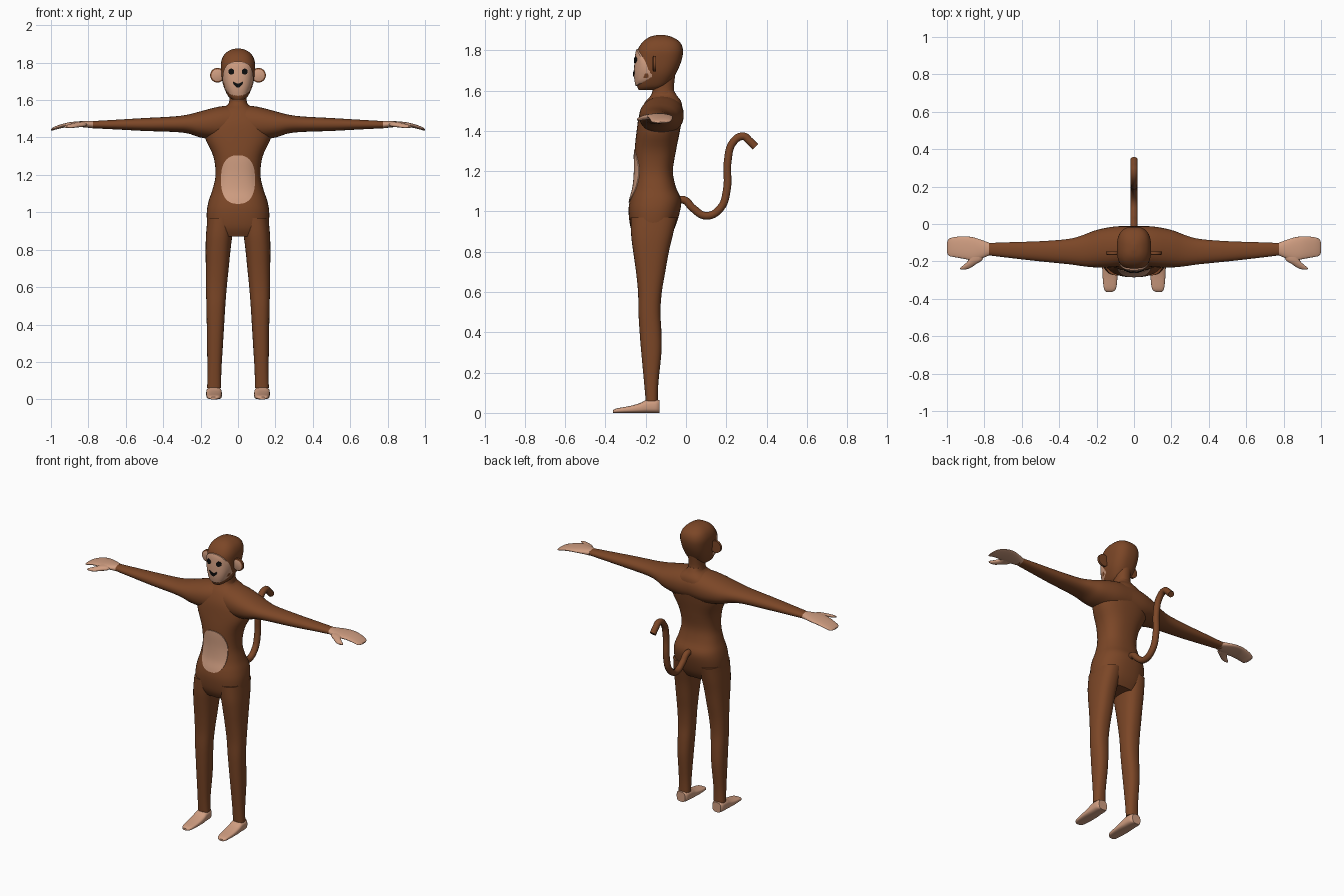
import bpy, bmesh, math

cube = bpy.data.objects.get("Cube")
if cube:
    bpy.data.objects.remove(cube, do_unlink=True)


def material(name, rgb):
    m = bpy.data.materials.new(name)
    m.use_nodes = True
    m.diffuse_color = (*rgb, 1)
    m.node_tree.nodes["Principled BSDF"].inputs["Base Color"].default_value = (*rgb, 1)
    return m


FUR = material("brown fur", (0.2, 0.062, 0.02))
SKIN = material("tan skin", (0.63, 0.34, 0.22))
BLACK = material("black", (0.004, 0.004, 0.004))


def finish(name, bm, mats, angle=45):
    bmesh.ops.recalc_face_normals(bm, faces=bm.faces)
    mesh = bpy.data.meshes.new(name)
    bm.to_mesh(mesh)
    bm.free()
    for m in mats:
        mesh.materials.append(m)
    ob = bpy.data.objects.new(name, mesh)
    bpy.context.collection.objects.link(ob)
    smooth(ob, angle)
    return ob


def smooth(ob, angle=45):
    bpy.ops.object.select_all(action='DESELECT')
    ob.select_set(True)
    bpy.context.view_layer.objects.active = ob
    bpy.ops.object.shade_smooth_by_angle(angle=math.radians(angle))


def dense(rings, steps=4):
    """Catmull-Rom interpolation of (position, a_low, a_high, b_low, b_high)."""
    out = []
    last = len(rings) - 1
    for i in range(last):
        p0, p1, p2, p3 = (rings[min(max(i + k, 0), last)] for k in (-1, 0, 1, 2))
        for s in range(steps):
            t = s / steps
            out.append([b + t * ((c - a) + t * ((2 * a - 5 * b + 4 * c - d)
                        + t * (3 * (b - c) + d - a))) / 2
                        for a, b, c, d in zip(p0, p1, p2, p3)])
    return out + [list(rings[-1])]


def power(v, e):
    return math.copysign(abs(v) ** e, v)


def loft(name, rings, axis, mat, side=1, expo=2.2, n=32):
    """Skin rounded cross-sections strung along one axis."""
    bm = bmesh.new()
    loops = []
    for t, alo, ahi, blo, bhi in dense(rings):
        loop = []
        for k in range(n):
            ang = 2 * math.pi * k / n
            a = (alo + ahi) / 2 + (ahi - alo) / 2 * power(math.cos(ang), 2 / expo)
            b = (blo + bhi) / 2 + (bhi - blo) / 2 * power(math.sin(ang), 2 / expo)
            x, y, z = {'x': (t, a, b), 'y': (a, t, b), 'z': (a, b, t)}[axis]
            loop.append(bm.verts.new((x * side, y, z)))
        loops.append(loop)
    for p, q in zip(loops, loops[1:]):
        for k in range(n):
            j = (k + 1) % n
            bm.faces.new((p[k], p[j], q[j], q[k]))
    bm.faces.new(loops[0])
    bm.faces.new(loops[-1])
    return finish(name, bm, [mat])


def front_of(rings, expo):
    """Function giving the front y of an upright loft at x, z."""
    rows = dense(rings)

    def surface(x, z):
        for p, q in zip(rows, rows[1:]):
            if p[0] <= z <= q[0]:
                f = (z - p[0]) / (q[0] - p[0])
                _, xl, xh, yl, yh = [u + f * (v - u) for u, v in zip(p, q)]
                r = min(abs(x) / ((xh - xl) / 2), 1)
                return (yl + yh) / 2 - (yh - yl) / 2 * (1 - r ** expo) ** (1 / expo)
        return rows[0][3]
    return surface


def plate(name, surface, cx, cz, rx, rz, lift, mat, expo=2, bend=0, n=40, m=8):
    """Thin rounded plate that follows a surface, with a skirt turned into it."""
    bm = bmesh.new()
    centre = bm.verts.new((cx, surface(cx, cz) - lift, cz))
    loops = []
    for i in range(1, m + 2):
        f = min(i, m) / m
        loop = []
        for k in range(n):
            ang = 2 * math.pi * k / n
            dx = f * rx * power(math.cos(ang), 2 / expo)
            dz = f * rz * power(math.sin(ang), 2 / expo) + bend * dx * dx
            y = surface(cx + dx, cz + dz) - (lift if i <= m else -0.002)
            loop.append(bm.verts.new((cx + dx, y, cz + dz)))
        loops.append(loop)
    for k in range(n):
        j = (k + 1) % n
        bm.faces.new((centre, loops[0][k], loops[0][j]))
        for p, q in zip(loops, loops[1:]):
            bm.faces.new((p[k], q[k], q[j], p[j]))
    return finish(name, bm, [mat])


def upright(rows):
    """Rows of (z, half width, y front, y back) as centred rings."""
    return [(z, -w, w, f, b) for z, w, f, b in rows]


# Torso, neck and head
TORSO = upright([(.87, .145, -.25, -.085), (.92, .163, -.275, -.055), (1.0, .167, -.285, -.03),
                 (1.06, .157, -.278, -.025), (1.12, .137, -.262, -.05), (1.2, .12, -.255, -.065),
                 (1.3, .132, -.255, -.05), (1.4, .176, -.245, -.03), (1.48, .17, -.232, -.018),
                 (1.54, .11, -.205, -.022), (1.575, .055, -.175, -.045), (1.6, .045, -.165, -.06)])
HEAD = upright([(1.603, .03, -.235, -.15), (1.62, .052, -.242, -.1), (1.66, .072, -.249, -.065),
                (1.7, .084, -.25, -.042), (1.75, .09, -.247, -.022), (1.8, .091, -.24, -.015),
                (1.84, .076, -.216, -.03), (1.866, .045, -.18, -.07), (1.876, .01, -.14, -.11)])
loft("torso", TORSO, 'z', FUR, expo=2.4, n=40)
loft("neck", upright([(1.53, .07, -.185, -.035), (1.6, .046, -.167, -.06),
                      (1.7, .052, -.18, -.05)]), 'z', FUR)
loft("head", HEAD, 'z', FUR, expo=2.6, n=40)

# Belly patch and face
plate("belly_patch", front_of(TORSO, 2.4), 0, 1.175, .091, .13, .004, SKIN, expo=2.5)
face = front_of(HEAD, 2.6)
plate("face", face, 0, 1.715, .082, .092, .008, SKIN, expo=2.4)
plate("mouth", face, 0, 1.678, .028, .011, .012, BLACK, bend=25)
for side, label in ((1, "left"), (-1, "right")):
    plate(label + "_eye", face, side * .036, 1.752, .016, .016, .012, BLACK, n=20, m=3)

# Tail
path = [(-.05, 1.05), (-.01, 1.057), (.035, 1.015), (.1, .978), (.17, 1.015), (.203, 1.11),
        (.207, 1.25), (.235, 1.345), (.285, 1.373), (.315, 1.35), (.345, 1.32)]
curve = bpy.data.curves.new("tail", 'CURVE')
curve.dimensions = '3D'
curve.bevel_depth = .02
curve.bevel_resolution = 3
curve.resolution_u = 6
curve.use_fill_caps = True
spline = curve.splines.new('BEZIER')
spline.bezier_points.add(len(path) - 1)
for point, (y, z) in zip(spline.bezier_points, path):
    point.co = (0, y, z)
    point.handle_left_type = point.handle_right_type = 'AUTO'
curve.materials.append(FUR)
tail = bpy.data.objects.new("tail", curve)
bpy.context.collection.objects.link(tail)
bpy.ops.object.select_all(action='DESELECT')
tail.select_set(True)
bpy.context.view_layer.objects.active = tail
bpy.ops.object.convert(target='MESH')
smooth(bpy.context.view_layer.objects.active)

# Limbs and ears, one of each per side
ARM = [(0, -.215, -.012, 1.39, 1.575), (.1, -.23, -.013, 1.385, 1.565), (.2, -.232, -.032, 1.4, 1.54),
       (.27, -.226, -.058, 1.422, 1.522), (.35, -.215, -.08, 1.43, 1.512),
       (.5, -.2, -.092, 1.435, 1.504), (.65, -.183, -.097, 1.443, 1.495), (.79, -.166, -.102, 1.45, 1.487)]
HAND = [(.775, -.168, -.1, 1.449, 1.488), (.81, -.182, -.087, 1.453, 1.488),
        (.86, -.195, -.071, 1.457, 1.486), (.91, -.186, -.066, 1.456, 1.48),
        (.96, -.177, -.07, 1.446, 1.466), (.99, -.17, -.08, 1.438, 1.453), (1.0, -.15, -.1, 1.439, 1.445)]
THUMB = [(-.15, .81, .89, 1.46, 1.484), (-.19, .81, .885, 1.456, 1.482),
         (-.215, .845, .905, 1.453, 1.475), (-.235, .875, .93, 1.45, 1.466), (-.243, .9, .925, 1.453, 1.46)]
LEG = [(.06, .09, .165, -.2, -.14), (.15, .089, .163, -.208, -.137), (.3, .08, .166, -.222, -.122),
       (.4, .074, .167, -.23, -.122), (.5, .068, .169, -.236, -.127), (.6, .06, .171, -.238, -.12),
       (.7, .05, .172, -.248, -.103), (.8, .04, .173, -.262, -.085), (.88, .03, .171, -.272, -.066),
       (.97, .02, .163, -.275, -.045)]
FOOT = [(-.363, .115, .148, 0, .012), (-.345, .096, .161, 0, .022), (-.28, .088, .168, 0, .034),
        (-.23, .086, .17, 0, .048), (-.195, .087, .17, 0, .064), (-.15, .09, .169, 0, .066),
        (-.132, .1, .16, 0, .064)]
for side, label in ((1, "left"), (-1, "right")):
    loft(label + "_arm", ARM, 'x', FUR, side)
    loft(label + "_hand", HAND, 'x', SKIN, side)
    loft(label + "_thumb", THUMB, 'y', SKIN, side, n=16)
    loft(label + "_leg", LEG, 'z', FUR, side, expo=2.4)
    loft(label + "_foot", FOOT, 'y', SKIN, side, expo=3)

    # Ear: a thin furry disc with a bare front
    bm = bmesh.new()
    bmesh.ops.create_cone(bm, cap_ends=True, segments=28, radius1=.039, radius2=.039, depth=.014)
    for v in bm.verts:
        x, y, z = v.co
        v.co = (side * .11 + x, -.155 + z, 1.733 + y)
    bm.normal_update()
    front = min(bm.faces, key=lambda f: f.calc_center_median().y)
    bmesh.ops.inset_individual(bm, faces=[front], thickness=.007, depth=-.004)
    front.material_index = 1
    finish(label + "_ear", bm, [FUR, SKIN], 30)
